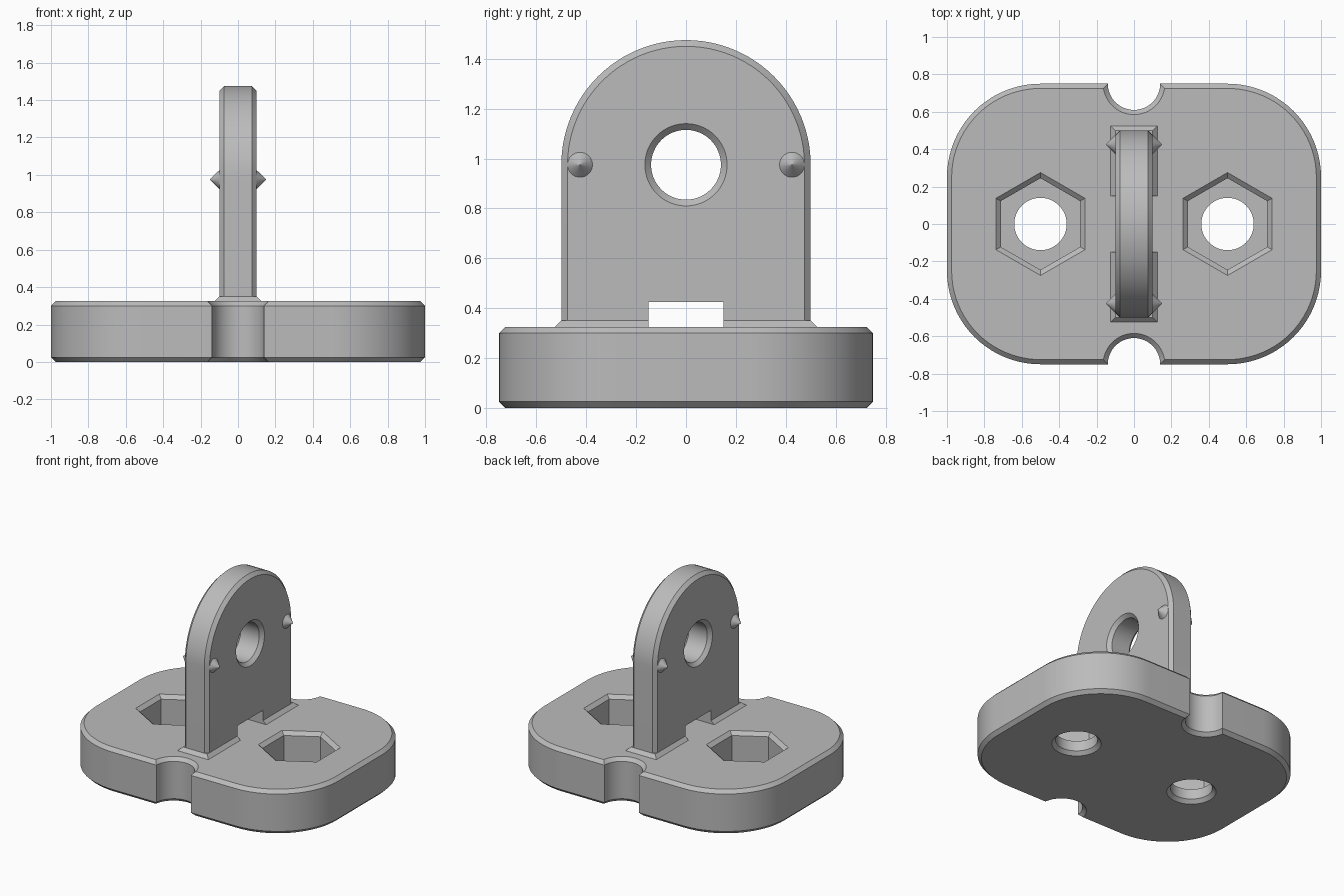
import bpy
import bmesh
from math import sin, cos, pi, radians
from mathutils import Vector

cube = bpy.data.objects.get("Cube")
if cube:
    bpy.data.objects.remove(cube)

grey = bpy.data.materials.new("plain grey")
grey.use_nodes = True
colour = (0.5, 0.5, 0.5, 1)
grey.diffuse_color = colour
grey.node_tree.nodes["Principled BSDF"].inputs["Base Color"].default_value = colour

BASE_TOP = 0.325
FLOOR = 0.1      # height of the nut pocket floor
EYE_Z = 0.975    # centre of the lug's round end
C = 0.025        # chamfer width


def loft(name, rings, axis="z", at=(0, 0, 0)):
    """Solid through (height, outline) rings, stacked along z or x."""
    bm = bmesh.new()
    loops = []
    for h, outline in rings:
        pts = [(a, b, h) if axis == "z" else (h, a, b) for a, b in outline]
        loops.append([bm.verts.new(Vector(p) + Vector(at)) for p in pts])
    n = len(loops[0])
    for lower, upper in zip(loops, loops[1:]):
        for i in range(n):
            j = (i + 1) % n
            bm.faces.new((lower[i], lower[j], upper[j], upper[i]))
    bm.faces.new(loops[0][::-1])
    bm.faces.new(loops[-1])
    bmesh.ops.recalc_face_normals(bm, faces=bm.faces)
    mesh = bpy.data.meshes.new(name)
    bm.to_mesh(mesh)
    bm.free()
    mesh.materials.append(grey)
    obj = bpy.data.objects.new(name, mesh)
    bpy.context.collection.objects.link(obj)
    return obj


def circle(r, n=64, turn=0.0):
    return [(r * cos(turn + 2 * pi * i / n), r * sin(turn + 2 * pi * i / n)) for i in range(n)]


def rectangle(a, b):
    return [(-a, -b), (a, -b), (a, b), (-a, b)]


def rounded(a, b, r, steps=20):
    pts = []
    for q, (sx, sy) in enumerate([(1, 1), (-1, 1), (-1, -1), (1, -1)]):
        for i in range(steps + 1):
            t = (q + i / steps) * pi / 2
            pts.append((sx * (a - r) + r * cos(t), sy * (b - r) + r * sin(t)))
    return pts


def arch(r, bottom, steps=48):
    arc = [(r * cos(pi * i / steps), EYE_Z + r * sin(pi * i / steps)) for i in range(steps + 1)]
    return arc + [(-r, bottom), (r, bottom)]


def flared(r, low, high):
    """Rings of a round cutter that chamfers both rims it passes through."""
    e = 0.02
    return [(low - e, circle(r + C + e)), (low + C, circle(r)),
            (high - C, circle(r)), (high + e, circle(r + C + e))]


def combine(obj, other, operation):
    mod = obj.modifiers.new(operation, "BOOLEAN")
    mod.operation = operation
    mod.solver = "EXACT"
    mod.object = other
    bpy.context.view_layer.objects.active = obj
    bpy.ops.object.modifier_apply(modifier=mod.name)
    bpy.data.objects.remove(other)


# Base plate with chamfered rims
base = loft("base_plate", [
    (0, rounded(1 - C, 0.75 - C, 0.5 - C)),
    (C, rounded(1, 0.75, 0.5)),
    (BASE_TOP - C, rounded(1, 0.75, 0.5)),
    (BASE_TOP, rounded(1 - C, 0.75 - C, 0.5 - C))])

# Half-round notches in the front and back edges
for side in (-1, 1):
    combine(base, loft("notch_cutter", flared(0.14, 0, BASE_TOP), at=(0, side * 0.75, 0)), "DIFFERENCE")

# Hexagonal nut pockets with bolt holes through their floors
for side in (-1, 1):
    place = (side * 0.5, 0, 0)
    hexagon = [(FLOOR, 0.245), (BASE_TOP - C, 0.245), (BASE_TOP + C, 0.305)]
    combine(base, loft("pocket_cutter", [(z, circle(r, 6, pi / 6)) for z, r in hexagon], at=place), "DIFFERENCE")
    bolt = [(-C, 0.14 + 2 * C), (C, 0.14), (0.2, 0.14)]
    combine(base, loft("bolt_cutter", [(z, circle(r)) for z, r in bolt], at=place), "DIFFERENCE")

# Upright lug with a round top
sunk = BASE_TOP - 0.01
lug = loft("upright_lug", [
    (-0.1, arch(0.5 - C, sunk)), (-0.1 + C, arch(0.5, sunk)),
    (0.1 - C, arch(0.5, sunk)), (0.1, arch(0.5 - C, sunk))], "x")

# Sloping foot around the lug
foot = loft("lug_foot", [(BASE_TOP, rectangle(0.1 + C, 0.5 + C)), (BASE_TOP + C, rectangle(0.1, 0.5))])
combine(lug, foot, "UNION")

# Eye hole, and slot under the lug
combine(lug, loft("eye_cutter", flared(0.14, -0.1, 0.1), "x", (0, 0, EYE_Z)), "DIFFERENCE")
combine(lug, loft("slot_cutter", [(0.2, rectangle(0.3, 0.15)), (0.425, rectangle(0.3, 0.15))]), "DIFFERENCE")

# Pointed studs on both faces of the lug
for side in (-1, 1):
    for y in (-0.425, 0.425):
        stud = loft("stud", [(side * 0.08, circle(0.05, 32)), (side * 0.1, circle(0.05, 32)),
                             (side * 0.15, circle(0.001, 32))], "x", (0, y, EYE_Z))
        combine(lug, stud, "UNION")

# Smooth the round walls, keep the chamfers crisp
for obj in (base, lug):
    bpy.ops.object.select_all(action="DESELECT")
    obj.select_set(True)
    bpy.context.view_layer.objects.active = obj
    bpy.ops.object.shade_smooth_by_angle(angle=radians(25))
